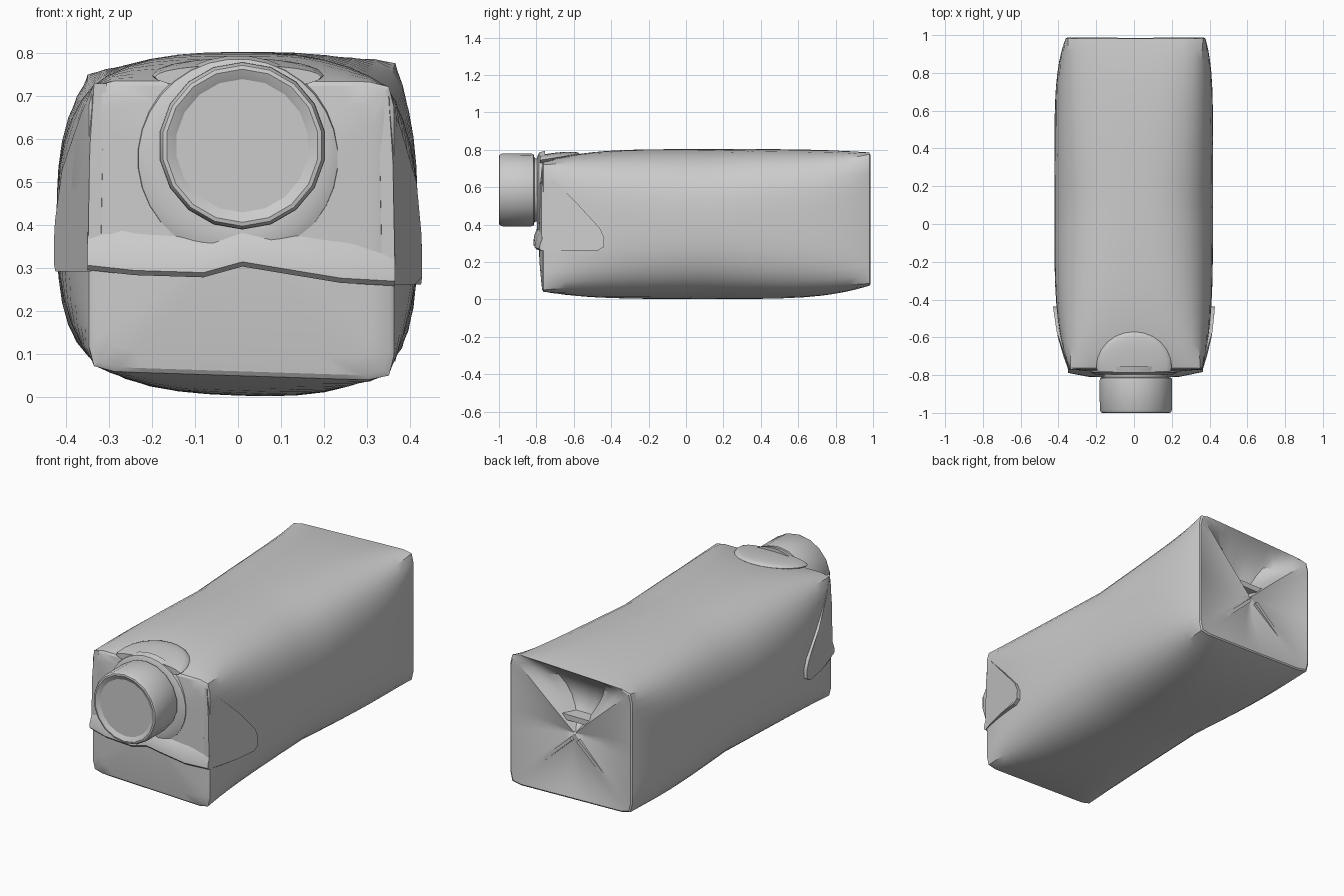
import bpy, bmesh, math
from mathutils import Vector

cube = bpy.data.objects.get("Cube")
if cube:
    bpy.data.objects.remove(cube, do_unlink=True)

grey = bpy.data.materials.new("light grey")
grey.use_nodes = True
COLOUR = (0.6, 0.6, 0.6, 1)
grey.diffuse_color = COLOUR
grey.node_tree.nodes["Principled BSDF"].inputs["Base Color"].default_value = COLOUR


def finish(bm, name, angle=30):
    bmesh.ops.remove_doubles(bm, verts=bm.verts, dist=0.0005)
    bmesh.ops.recalc_face_normals(bm, faces=bm.faces)
    mesh = bpy.data.meshes.new(name)
    bm.to_mesh(mesh)
    bm.free()
    mesh.materials.append(grey)
    obj = bpy.data.objects.new(name, mesh)
    bpy.context.collection.objects.link(obj)
    bpy.ops.object.select_all(action='DESELECT')
    obj.select_set(True)
    bpy.context.view_layer.objects.active = obj
    bpy.ops.object.shade_smooth_by_angle(angle=math.radians(angle))


def loft(rings, name, angle=30):
    bm = bmesh.new()
    loops = [[bm.verts.new(p) for p in ring] for ring in rings]
    n = len(loops[0])
    for a, b in zip(loops, loops[1:]):
        for i in range(n):
            j = (i + 1) % n
            bm.faces.new((a[i], a[j], b[j], b[i]))
    bm.faces.new(loops[0])
    bm.faces.new(loops[-1])
    finish(bm, name, angle)


def lathe(profile, name, sides, centre):
    cx, cz = centre
    turns = [math.tau * (i + 0.5) / sides for i in range(sides)]
    loft([[(cx + r * math.cos(t), y, cz + r * math.sin(t)) for t in turns]
          for r, y in profile], name)


# Carton body: square ends swelling to a rounded middle
SIDE = 12
square = []
for k in range(4):
    c, s = round(math.cos(k * math.pi / 2)), round(math.sin(k * math.pi / 2))
    for i in range(SIDE):
        p = -1 + 2 * i / SIDE
        square.append((c * p + s, s * p - c))


def section(t, scale=1.0):
    front = t < 0
    end = t ** 4
    half_x = 0.42 - (0.065 * end if front else 0.05 * t ** 6)
    low = 0.004 + (0.046 if front else 0.078) * end
    high = 0.803 - (0.068 if front else 0.028) * end
    # The corner line runs almost straight from end to end
    corner = 0.325 + (0.018 if front else 0.033) * abs(t)
    power = math.log(2) / -math.log(corner / half_x)
    pts = []
    for u, v in square:
        r = scale / (abs(u) ** power + abs(v) ** power) ** (1 / power)
        x = u * r * half_x
        z = v * r * (high - low) / 2 + (low + high) / 2
        up = z / 0.8
        tilt = -0.035 * (1 - up) + (0 if front else 0.04 * t * up)
        pts.append((x + 0.01 * end - 0.002, z + tilt * x))
    return pts


def front_y(s):
    return -0.768 - 0.022 * (1 - s * s)


def back_y(s, u, v):
    # Four folded triangles, the upper one an open pocket
    off_diagonal = 1 - min(abs(u), abs(v)) / max(abs(u), abs(v))
    depth = 0.035 * (1 - s) + 0.022 * off_diagonal * s * (1 - s) * 4
    if v > abs(u):
        depth += 0.10 * min(1, off_diagonal * 2) * math.sin(math.pi * s) ** 0.7
    return 0.988 - depth


rings = []
for s in (0.02, 0.3, 0.6, 0.85, 0.97):
    rings.append([(x, front_y(s), z) for x, z in section(-1, s)])
for i in range(25):
    t = -math.cos(math.pi * i / 24)
    rings.append([(x, 0.11 + 0.872 * t, z) for x, z in section(t)])
for s in (0.98, 0.9, 0.75, 0.6, 0.45, 0.3, 0.15, 0.02):
    rings.append([(x, back_y(s, u, v), z) for (x, z), (u, v) in zip(section(1, s), square)])
loft(rings, "carton_body", 28)

# Folded seam lip across the front, running into the ears
spine = [(-0.35, 0.302), (-0.24, 0.29), (-0.08, 0.285), (0.01, 0.31),
         (0.1, 0.295), (0.24, 0.272), (0.365, 0.265)]
lip = []
for x, z in spine:
    back = 0.03 * (abs(x) / 0.36) ** 4
    lip.append([(x, -0.755, z + 0.12), (x, -0.79 + back, z + 0.085),
                (x, -0.812 + back, z + 0.03), (x, -0.815 + back, z + 0.005),
                (x, -0.803 + back, z - 0.006), (x, -0.755, z)])
loft(lip, "front_seam", 35)


# Folded ears lying against both sides
def side_plate(name, outline, sign, lift, rise):
    def skin(y, z, out):
        along = (y + 0.78) / 0.34
        bulge = 0.353 + 0.075 * along + lift * math.sin(math.pi * along) - 0.07 * max(0, z - 0.5)
        return (sign * (bulge + out) + 0.008 * (1 - along), y, z + rise)
    loft([[skin(y, z, out) for y, z in outline] for out in (-0.03, 0)], name)


ear = [(-0.77, 0.70), (-0.70, 0.63), (-0.57, 0.50), (-0.46, 0.38), (-0.437, 0.33),
       (-0.44, 0.28), (-0.47, 0.262), (-0.60, 0.262), (-0.70, 0.262), (-0.77, 0.262),
       (-0.772, 0.38), (-0.772, 0.55)]
for side, sign, rise in (("left", 1, 0.0), ("right", -1, 0.03)):
    side_plate(side + "_ear", ear, sign, 0.014, rise)

# Spout collar, its arch over the top edge, neck and screw cap
spout = (0.01, 0.585)
lathe([(0.24, -0.755), (0.232, -0.785), (0.205, -0.797), (0.17, -0.795)], "spout_collar", 32, (0, 0.555))
lathe([(0.175, -0.77), (0.17, -0.80), (0.18, -0.84)], "spout_neck", 24, spout)
lathe([(0.17, -0.81), (0.192, -0.815), (0.195, -0.83), (0.194, -0.985), (0.187, -0.998),
       (0.178, -1.0), (0.165, -0.994), (0.155, -0.988)], "screw_cap", 18, spout)

bm = bmesh.new()
bmesh.ops.create_uvsphere(bm, u_segments=24, v_segments=12, radius=1)
for v in bm.verts:
    y = max(v.co.y * 0.19 - 0.76, -0.78)
    v.co = Vector((v.co.x * 0.2, y, v.co.z * 0.028 + 0.748 + 0.16 * (y + 0.76)))
finish(bm, "spout_arch", 40)


# Glued seam inside the back pocket, and raised fold edges
def strip(name, a, b, width, y, depth):
    a, b = Vector(a), Vector(b)
    n = Vector((-(b - a).y, (b - a).x)).normalized() * width / 2
    ends = []
    for p in (a, b):
        ends.append([(p.x + n.x * k, yy, p.y + n.y * k)
                     for k, yy in ((1, y), (1, y - depth), (-1, y - depth), (-1, y))])
    loft(ends, name)


strip("pocket_seam", (-0.16, 0.50), (0.16, 0.50), 0.03, 0.945, 0.07)
for side, sign in (("left", 1), ("right", -1)):
    strip(side + "_back_fold", (sign * 0.29, 0.15), (sign * 0.02, 0.40), 0.018, 0.97, 0.03)
